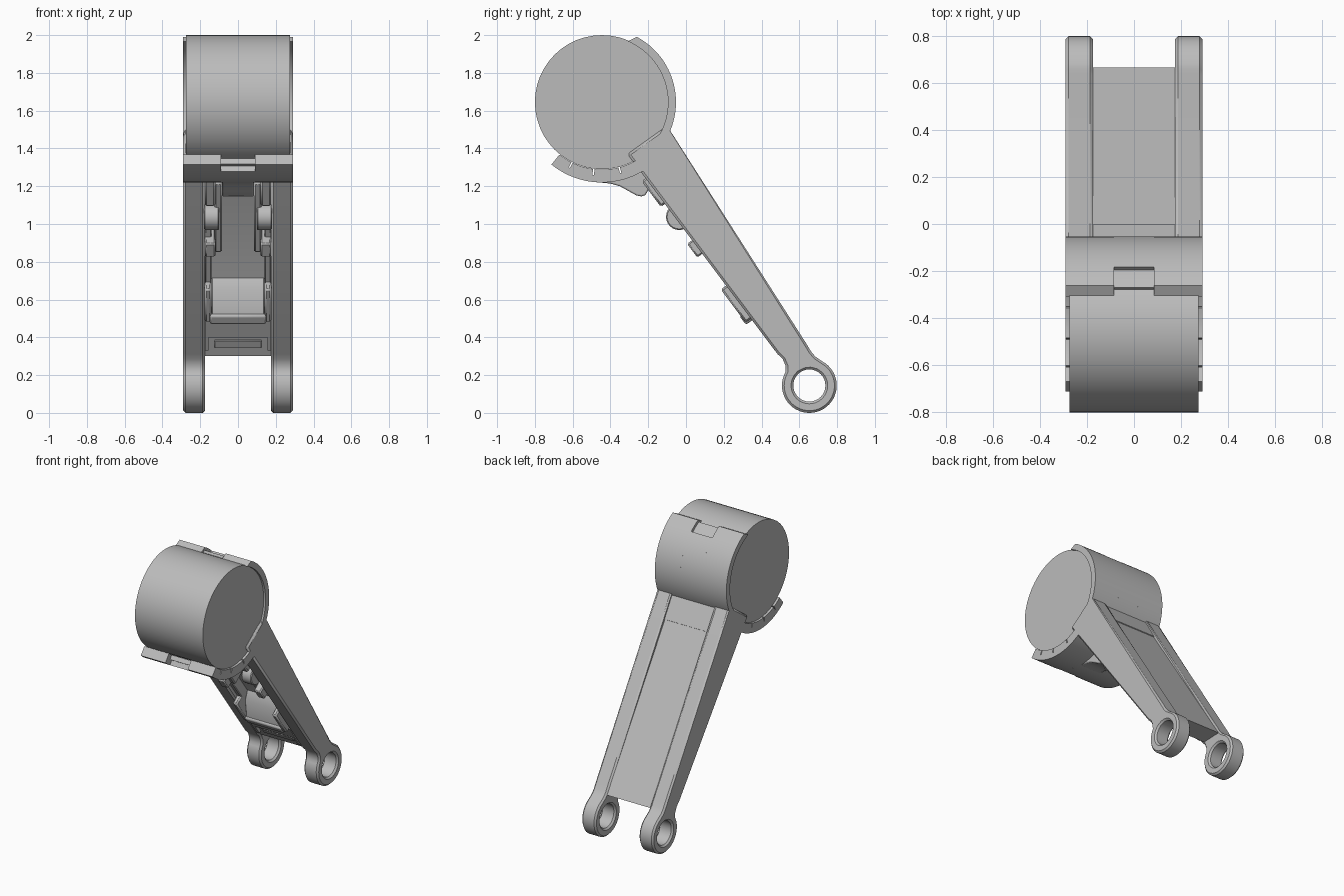
import bpy, bmesh, math

if "Cube" in bpy.data.objects:
    bpy.data.objects.remove(bpy.data.objects["Cube"])

grey = bpy.data.materials.new("plain grey")
grey.use_nodes = True
grey.diffuse_color = (0.5, 0.5, 0.5, 1)
grey.node_tree.nodes["Principled BSDF"].inputs["Base Color"].default_value = (0.5, 0.5, 0.5, 1)

DRUM = (-0.445, 1.645)      # drum centre in (y, z)
PIN = (0.653, 0.145)        # lug centre in (y, z)


def circle(c, r, a0, a1, n):
    """Points in (y, z) along an arc, angles in degrees."""
    return [(c[0] + r * math.cos(math.radians(a0 + (a1 - a0) * i / n)),
             c[1] + r * math.sin(math.radians(a0 + (a1 - a0) * i / n))) for i in range(n + 1)]


def arm(u, w):
    """Arm frame: u runs down the front edge, w stands out from it."""
    return (-0.31 + 0.6 * u - 0.8 * w, 1.37 - 0.8 * u - 0.6 * w)


def back(u):
    return -0.258 + 0.0735 * u


def prism(name, loops, x0, x1, bevel=0.0, segments=1):
    """Extrude a (y, z) outline, with optional holes, from x0 to x1."""
    bm = bmesh.new()
    edges = []
    for pts in loops:
        vs = [bm.verts.new((x0, y, z)) for y, z in pts]
        edges += [bm.edges.new((vs[i - 1], vs[i])) for i in range(len(vs))]
    bmesh.ops.triangle_fill(bm, edges=edges, use_beauty=True, use_dissolve=len(loops) == 1)
    ext = bmesh.ops.extrude_face_region(bm, geom=bm.faces[:], use_keep_orig=True)
    moved = [g for g in ext["geom"] if isinstance(g, bmesh.types.BMVert)]
    bmesh.ops.translate(bm, verts=moved, vec=(x1 - x0, 0, 0))
    bmesh.ops.recalc_face_normals(bm, faces=bm.faces[:])
    mesh = bpy.data.meshes.new(name)
    bm.to_mesh(mesh)
    bm.free()
    mesh.materials.append(grey)
    ob = bpy.data.objects.new(name, mesh)
    bpy.context.collection.objects.link(ob)
    if bevel:
        mod = ob.modifiers.new("edge", "BEVEL")
        mod.width, mod.segments = bevel, segments
        mod.limit_method, mod.angle_limit = "ANGLE", math.radians(45)
    bpy.ops.object.select_all(action="DESELECT")
    ob.select_set(True)
    bpy.context.view_layer.objects.active = ob
    bpy.ops.object.shade_smooth_by_angle(angle=math.radians(30))
    return ob


def pair(name, loops, x0, x1, bevel=0.0, segments=1):
    """The same prism on both sides."""
    prism("left_" + name, loops, x0, x1, bevel, segments)
    prism("right_" + name, loops, -x1, -x0, bevel, segments)


def band(r0, r1, a0, a1, n=20, slant=0.0):
    """Curved strip round the drum; slant shifts the inner end at a1."""
    return [circle(DRUM, r1, a0, a1, n) + circle(DRUM, r0, a1 + slant, a0, n)]


def block(u0, u1, w0, w1):
    return [[arm(u0, w0), arm(u1, w0), arm(u1, w1), arm(u0, w1)]]


# Drum
prism("drum", [circle(DRUM, 0.355, 0, 360, 48)[:-1]], -0.275, 0.275)

# Side plates with round lugs
plate = [(-0.31, 1.37), (-0.10, 1.52), (0.64, 0.362), (0.662, 0.325), (0.685, 0.298)]
plate += circle(PIN, 0.145, 62, -210, 36)
plate += [(0.527, 0.25), (0.512, 0.285), (0.484, 0.312)]
hole = circle(PIN, 0.085, 0, 360, 32)[:-1]
pair("side_plate", [plate, hole], 0.175, 0.29, 0.012)

# Rear shroud: side halves, short thin middle
pair("rear_shroud", band(0.35, 0.392, -32, 62, 24, 5), 0.085, 0.29)
prism("rear_shroud_middle", band(0.35, 0.392, -32, 48), -0.085, 0.085)
prism("rear_shroud_tongue", band(0.35, 0.372, 47, 62, 6), -0.085, 0.085)

# Front lower shroud: shell, inner pads, notched middle
pair("lower_shroud", band(0.388, 0.425, 231, 304), 0.09, 0.29)
prism("lower_shroud_middle", band(0.388, 0.425, 240, 304), -0.09, 0.09)
for i, (a0, a1) in enumerate([(231, 243), (244.2, 262.5), (263.7, 284.2), (285.4, 304)]):
    if i == 0:
        pair("shroud_pad_1", band(0.357, 0.39, a0, a1, 6), 0.09, 0.29)
        prism("shroud_pad_1_middle", band(0.357, 0.39, 237, a1, 4), -0.09, 0.09)
    else:
        prism(f"shroud_pad_{i + 1}", band(0.357, 0.39, a0, a1, 6), -0.29, 0.29)

# Rounded thumb tab under the shroud
prism("thumb_tab", [[(-0.457, 1.235), (-0.457, 1.22), (-0.40, 1.214), (-0.35, 1.20), (-0.30, 1.172),
                     (-0.262, 1.151), (-0.235, 1.146), (-0.215, 1.153), (-0.19, 1.195),
                     (-0.22, 1.28), (-0.35, 1.25)]], -0.085, 0.085, 0.008, 2)

# Back panel: upper step and long sunken panel
prism("back_panel_top", [[arm(0.0, -0.10), arm(0.21, -0.10), arm(0.21, back(0.21) + 0.014),
                          arm(0.0, back(0) + 0.008)]], -0.175, 0.175)
prism("back_panel", [[arm(0.2, -0.10), arm(1.15, -0.10), (0.52, 0.30), (0.665, 0.305),
                      arm(1.40, back(1.40) + 0.012), arm(0.2, back(0.2) + 0.02)]], -0.175, 0.175)

# Lower cross web with recessed face and slot bar
prism("cross_web", [[arm(1.09, 0), arm(1.212, 0), arm(1.225, -0.025), (0.515, 0.30),
                     (0.64, 0.305), arm(1.09, -0.14)]], -0.176, 0.176)
prism("slot_bar", block(1.245, 1.295, -0.04, -0.012), -0.125, 0.125, 0.004)
pair("web_corner", [[arm(1.20, 0), arm(1.30, 0), arm(1.30, -0.04), arm(1.20, -0.04)]], 0.155, 0.176)

# Front mechanism: clips, rollers, rails and posts
pair("upper_clip", block(0.16, 0.33, -0.11, 0.026), 0.12, 0.176, 0.01)
pair("post", block(0.20, 0.66, -0.11, -0.01), 0.085, 0.125, 0.008)
pair("roller", [circle(arm(0.43, -0.02), 0.07, 0, 360, 24)[:-1]], 0.10, 0.18, 0.006)
pair("small_clip", block(0.57, 0.66, -0.11, 0.032), 0.12, 0.176, 0.008)
pair("inner_rail", block(0.30, 0.90, -0.11, -0.03), 0.14, 0.176, 0.006)

# U-shaped latch rim and sloped ledge
pair("latch_rim", block(0.87, 1.09, -0.11, 0.035), 0.14, 0.178, 0.01)
prism("latch_foot", block(1.04, 1.10, -0.11, 0.04), -0.15, 0.15, 0.012, 2)
prism("latch_ledge", [[arm(0.89, -0.105), arm(0.93, -0.04), arm(1.06, 0.035), arm(1.06, -0.11)]],
      -0.142, 0.142, 0.006)
